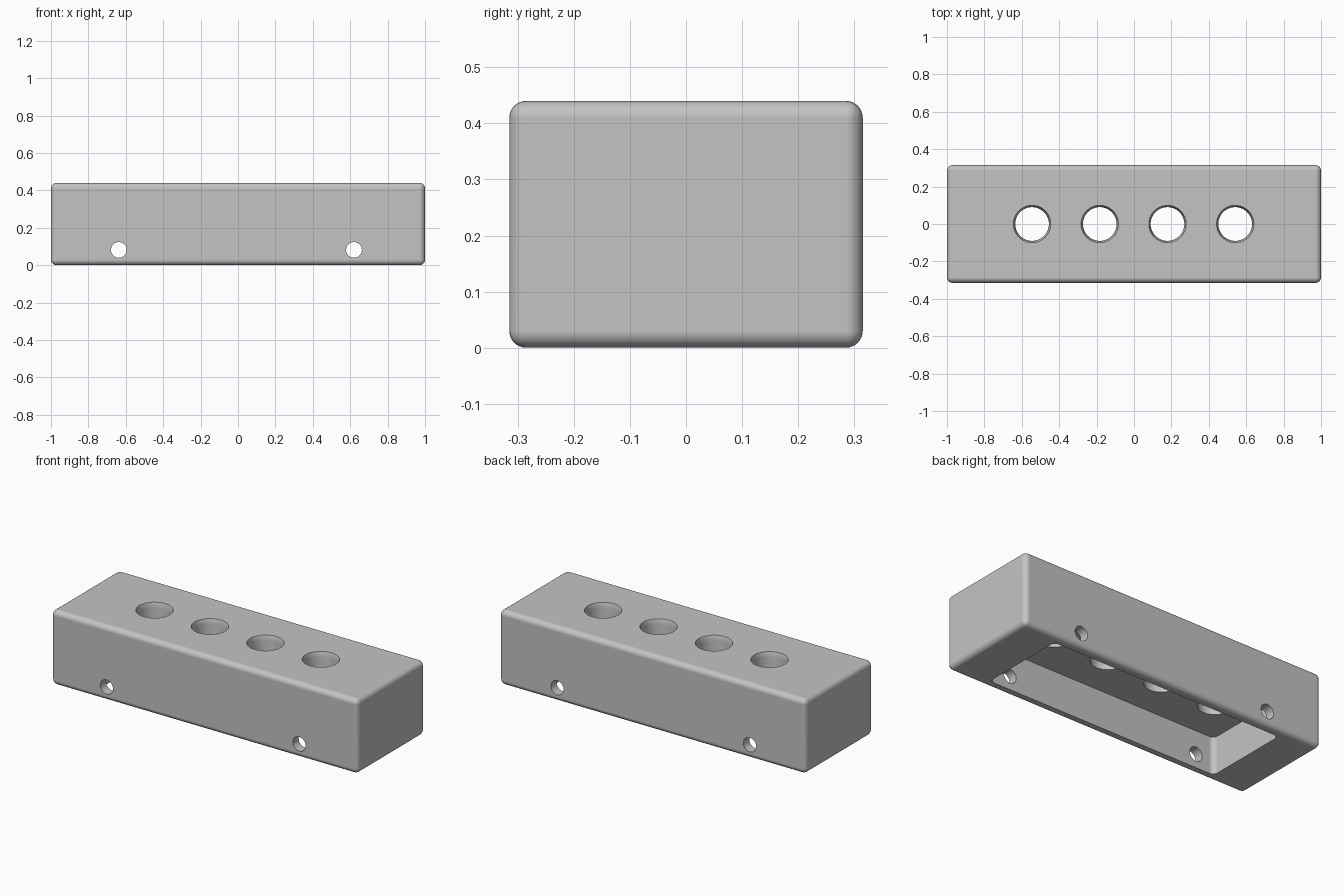
import bpy
import bmesh
import math
from mathutils import Matrix, Vector

cube = bpy.data.objects.get("Cube")
if cube:
    bpy.data.objects.remove(cube, do_unlink=True)

LENGTH, WIDTH, HEIGHT = 2.0, 0.63, 0.44
ROUND = 0.03
CEILING = 0.22

grey = bpy.data.materials.new("plain_grey")
grey.use_nodes = True
grey.diffuse_color = (0.55, 0.55, 0.55, 1)
grey.node_tree.nodes["Principled BSDF"].inputs["Base Color"].default_value = grey.diffuse_color


def finish(name, bm):
    bmesh.ops.recalc_face_normals(bm, faces=bm.faces)
    mesh = bpy.data.meshes.new(name)
    bm.to_mesh(mesh)
    bm.free()
    mesh.materials.append(grey)
    obj = bpy.data.objects.new(name, mesh)
    bpy.context.collection.objects.link(obj)
    return obj


def rounded_box(name, size, z_low, radius, upright_only=False):
    """Box with all edges rounded, or just the four upright ones."""
    bm = bmesh.new()
    bmesh.ops.create_cube(bm, size=1)
    bmesh.ops.scale(bm, vec=size, verts=bm.verts)
    bmesh.ops.translate(bm, vec=(0, 0, z_low + size[2] / 2), verts=bm.verts)
    edges = [e for e in bm.edges
             if not upright_only or abs(e.verts[0].co.z - e.verts[1].co.z) > 0.01]
    bmesh.ops.bevel(bm, geom=edges, offset=radius, segments=6, profile=0.5, affect='EDGES')
    return finish(name, bm)


def turned(name, profile, place, turn=Matrix(), sides=64):
    """Solid of revolution from (radius, height) points."""
    bm = bmesh.new()
    rings = [[bm.verts.new((r * math.cos(math.tau * i / sides),
                            r * math.sin(math.tau * i / sides), z)) for i in range(sides)]
             for r, z in profile]
    for low, high in zip(rings, rings[1:]):
        for i in range(sides):
            j = (i + 1) % sides
            bm.faces.new((low[i], low[j], high[j], high[i]))
    bm.faces.new(rings[0])
    bm.faces.new(rings[-1])
    bm.transform(Matrix.Translation(Vector(place)) @ turn)
    return finish(name, bm)


# Solid outer block
block = rounded_box("holder_block", (LENGTH, WIDTH, HEIGHT), 0, ROUND)

# Hollow underside with rounded upright corners
cutters = [rounded_box("cavity_cutter", (1.515, 0.52, CEILING + 0.1), -0.1, ROUND, True)]

# Four round openings in the top, tapered at the mouth
mouth = [(0.09, CEILING - 0.05), (0.09, HEIGHT - 0.03), (0.1, HEIGHT), (0.1, HEIGHT + 0.05)]
for k in range(4):
    cutters.append(turned("top_hole_cutter", mouth, ((k - 1.5) * 0.362 - 0.002, 0, 0)))

# Two fixing holes running through the front and back walls
for x in (-0.637, 0.62):
    cutters.append(turned("side_hole_cutter", [(0.042, -0.5), (0.042, 0.5)], (x, 0, 0.082),
                          Matrix.Rotation(math.pi / 2, 4, 'X'), 40))

bpy.ops.object.select_all(action='DESELECT')
bpy.context.view_layer.objects.active = block
block.select_set(True)
for cutter in cutters:
    cutter.hide_render = True
    cut = block.modifiers.new("cut", 'BOOLEAN')
    cut.operation, cut.solver, cut.object = 'DIFFERENCE', 'EXACT', cutter
    bpy.ops.object.modifier_apply(modifier=cut.name)
    bpy.data.objects.remove(cutter, do_unlink=True)

# Smooth rounds, flat walls, crisp hole rims
bpy.ops.object.shade_smooth_by_angle(angle=math.radians(20))
weighted = block.modifiers.new("flat_walls", 'WEIGHTED_NORMAL')
weighted.keep_sharp = True
